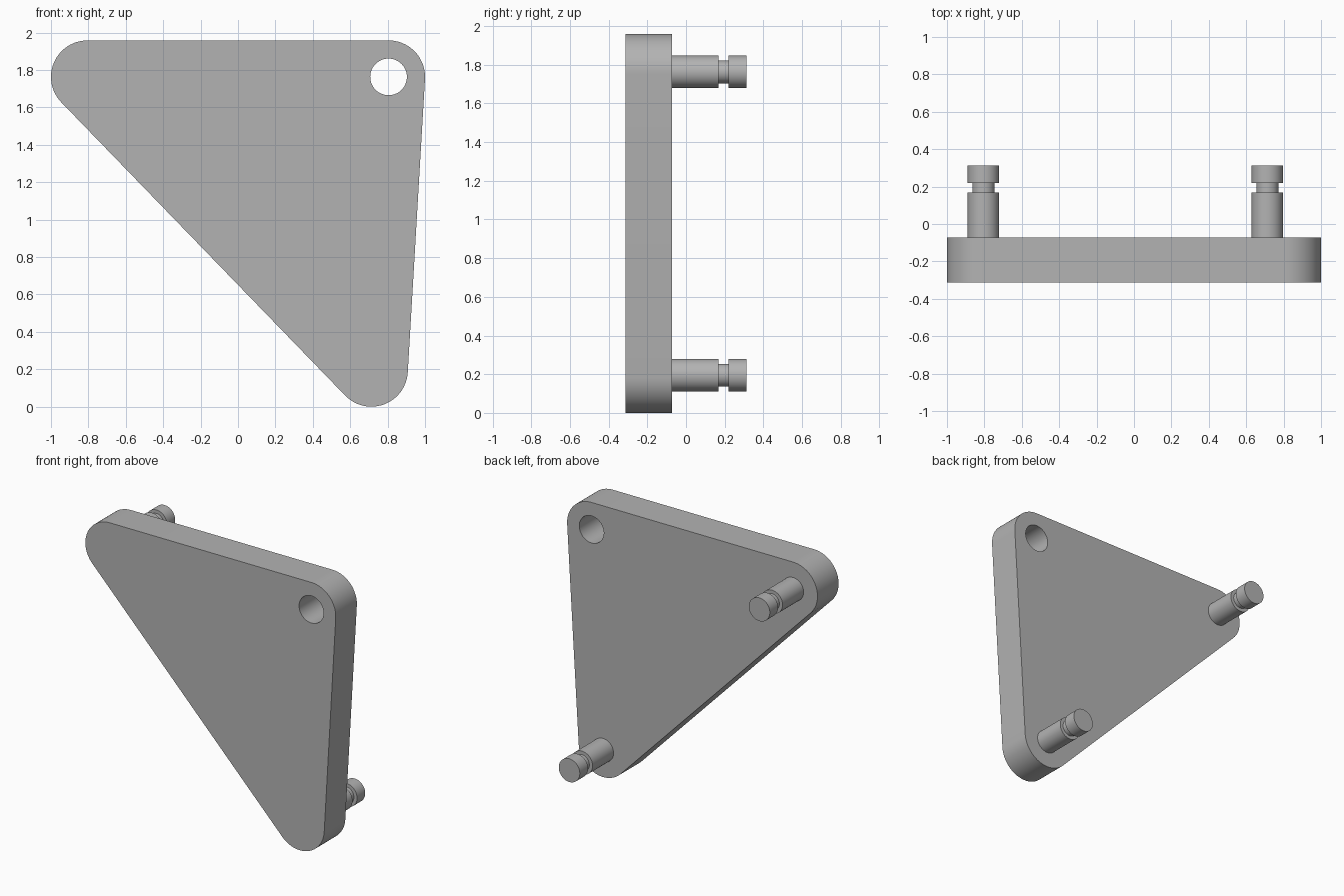
import bpy, bmesh, math
from mathutils import Vector

cube = bpy.data.objects.get("Cube")
if cube:
    bpy.data.objects.remove(cube, do_unlink=True)

FRONT, BACK, PIN_END = -0.313, -0.072, 0.313
CORNER_R, HOLE_R = 0.195, 0.098
LEFT_TOP, RIGHT_TOP, BOTTOM = Vector((-0.805, 1.763)), Vector((0.805, 1.763)), Vector((0.713, 0.195))

grey = bpy.data.materials.new("grey")
grey.use_nodes = True
colour = (0.45, 0.45, 0.45, 1)
grey.diffuse_color = colour
grey.node_tree.nodes["Principled BSDF"].inputs["Base Color"].default_value = colour


def arc(centre, radius, start, end, steps):
    return [centre + radius * Vector((math.cos(a), math.sin(a)))
            for a in (start + (end - start) * i / steps for i in range(steps + 1))]


def finish(bm, name):
    bmesh.ops.recalc_face_normals(bm, faces=bm.faces[:])
    mesh = bpy.data.meshes.new(name)
    bm.to_mesh(mesh)
    bm.free()
    mesh.materials.append(grey)
    obj = bpy.data.objects.new(name, mesh)
    bpy.context.collection.objects.link(obj)
    bpy.ops.object.select_all(action='DESELECT')
    obj.select_set(True)
    bpy.context.view_layer.objects.active = obj
    bpy.ops.object.shade_smooth_by_angle(angle=math.radians(30))
    return obj


def rounded_outline(corners, radius):
    # Arcs join along tangents of neighbouring corner circles (counter-clockwise)
    points = []
    for i, c in enumerate(corners):
        before = c - corners[i - 1]
        after = corners[(i + 1) % len(corners)] - c
        start = math.atan2(before.y, before.x) - math.pi / 2
        end = math.atan2(after.y, after.x) - math.pi / 2
        end = start + (end - start) % math.tau
        points += arc(c, radius, start, end, 24)
    return points


# Triangular plate with rounded corners and a through hole
bm = bmesh.new()
hole = arc(RIGHT_TOP, HOLE_R, 0, math.tau, 48)[:-1]
edges = []
for loop in (rounded_outline([LEFT_TOP, BOTTOM, RIGHT_TOP], CORNER_R), hole):
    verts = [bm.verts.new((p.x, FRONT, p.y)) for p in loop]
    edges += [bm.edges.new((verts[i - 1], verts[i])) for i in range(len(verts))]
bmesh.ops.triangle_fill(bm, edges=edges, use_beauty=True)
result = bmesh.ops.extrude_face_region(bm, geom=bm.faces[:], use_keep_orig=True)
moved = [g for g in result["geom"] if isinstance(g, bmesh.types.BMVert)]
bmesh.ops.translate(bm, verts=moved, vec=(0, BACK - FRONT, 0))
finish(bm, "plate")

# Pins with a retaining groove, lathed around the y axis
PIN_R, GROOVE_R, GROOVE_START, GROOVE_END = 0.084, 0.059, 0.168, 0.22
profile = [(PIN_R, BACK - 0.01), (PIN_R, GROOVE_START), (GROOVE_R, GROOVE_START),
           (GROOVE_R, GROOVE_END), (PIN_R, GROOVE_END), (PIN_R, PIN_END)]
for name, centre in (("upper_pin", LEFT_TOP), ("lower_pin", BOTTOM)):
    bm = bmesh.new()
    rings = [[bm.verts.new((p.x, y, p.y)) for p in arc(centre, r, 0, math.tau, 48)[:-1]]
             for r, y in profile]
    for a, b in zip(rings, rings[1:]):
        for i in range(len(a)):
            bm.faces.new((a[i - 1], a[i], b[i], b[i - 1]))
    bm.faces.new(rings[0])
    bm.faces.new(rings[-1])
    finish(bm, name)
